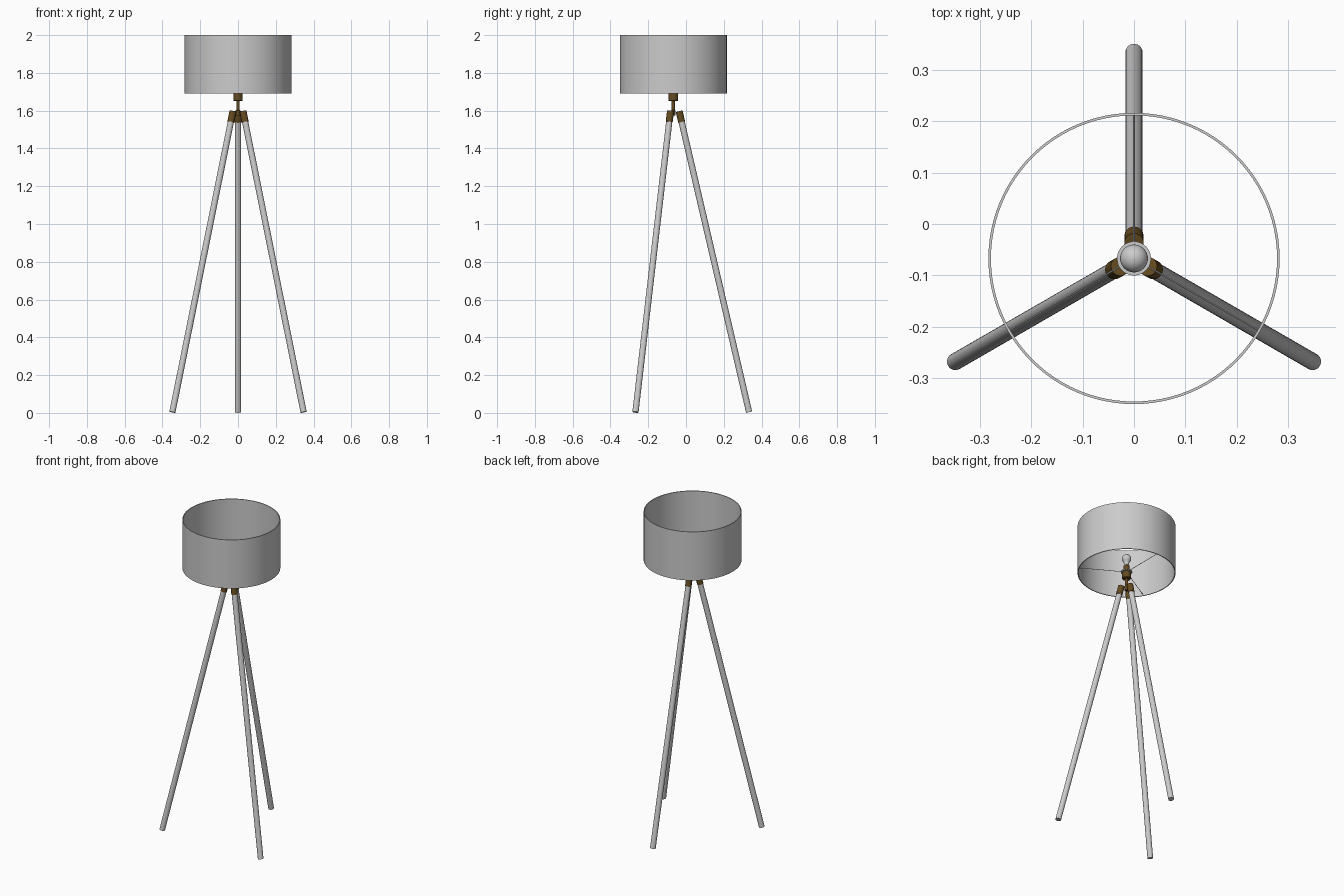
import bpy, math
from mathutils import Vector

if "Cube" in bpy.data.objects:
    bpy.data.objects.remove(bpy.data.objects["Cube"])

CY = -0.067          # lamp axis sits slightly in front of the origin
brass = bpy.data.materials.new("brass")
brass.diffuse_color = (0.13, 0.07, 0.015, 1)
brass.use_nodes = True
brass.node_tree.nodes["Principled BSDF"].inputs["Base Color"].default_value = brass.diffuse_color


def finish(obj, name, mat=None):
    obj.name = name
    if mat:
        obj.data.materials.append(mat)
    bpy.ops.object.select_all(action='DESELECT')
    obj.select_set(True)
    bpy.context.view_layer.objects.active = obj
    bpy.ops.object.shade_smooth_by_angle(angle=math.radians(35))
    return obj


def rod(name, a, b, r, mat=None, sides=32):
    """Capped cylinder between two points."""
    a, b = Vector(a), Vector(b)
    d = b - a
    bpy.ops.mesh.primitive_cylinder_add(
        vertices=sides, radius=r, depth=d.length, location=(a + b) / 2,
        rotation=d.to_track_quat('Z', 'Y').to_euler())
    return finish(bpy.context.object, name, mat)


def lathe(name, profile, mat=None, sides=48, closed=False):
    """Revolve (radius, z) points around the lamp axis."""
    n = len(profile)
    verts, faces = [], []
    for i in range(sides):
        t = 2 * math.pi * i / sides
        verts += [(r * math.cos(t), CY + r * math.sin(t), z) for r, z in profile]
    for i in range(sides):
        j = (i + 1) % sides
        for k in range(n if closed else n - 1):
            m = (k + 1) % n
            faces.append((i * n + k, j * n + k, j * n + m, i * n + m))
    if not closed:
        faces.append([i * n for i in reversed(range(sides))])
        faces.append([i * n + n - 1 for i in range(sides)])
    me = bpy.data.meshes.new(name)
    me.from_pydata(verts, [], faces)
    obj = bpy.data.objects.new(name, me)
    bpy.context.collection.objects.link(obj)
    return finish(obj, name, mat)


def polar(r, ang, z):
    return (r * math.cos(ang), CY + r * math.sin(ang), z)


def leg_point(ang, z):
    """Point on the sloping centre line of a leg."""
    return polar(0.402 + (0.03 - 0.402) * z / 1.6, ang, z)


# Drum shade: thin open wall
lathe("shade", [(0.283, 1.69), (0.283, 2.0), (0.278, 2.0), (0.278, 1.69)],
      sides=96, closed=True)

# Three legs, their brass sleeves, and the shade support wires above them
for i in range(3):
    ang = math.radians(90 + 120 * i)
    rod(f"leg_{i + 1}", leg_point(ang, 0.004), leg_point(ang, 1.56), 0.0165)
    rod(f"leg_sleeve_{i + 1}", leg_point(ang, 1.54), leg_point(ang, 1.597), 0.0185, brass)
    rod(f"shade_wire_{i + 1}", polar(0.03, ang, 1.697), polar(0.28, ang, 1.697),
        0.0016, sides=8)

# Stem and lamp holder
lathe("stem", [(0.012, 1.575), (0.012, 1.6), (0.009, 1.603), (0.009, 1.655)], brass, 24)
lathe("socket", [(0.022, 1.65), (0.025, 1.653), (0.025, 1.692), (0.018, 1.696),
                 (0.018, 1.735), (0.015, 1.738)], brass)

# Ring that carries the wires
lathe("shade_ring", [(0.033, 1.694), (0.033, 1.70), (0.017, 1.70), (0.017, 1.694)],
      closed=True)

# Bulb: neck flowing into a round globe
globe = [(0.027 * math.cos(math.radians(a)), 1.785 + 0.027 * math.sin(math.radians(a)))
         for a in range(-45, 90, 12)]
lathe("bulb", [(0.013, 1.73), (0.013, 1.748), (0.015, 1.758)] + globe + [(0.0005, 1.812)])
